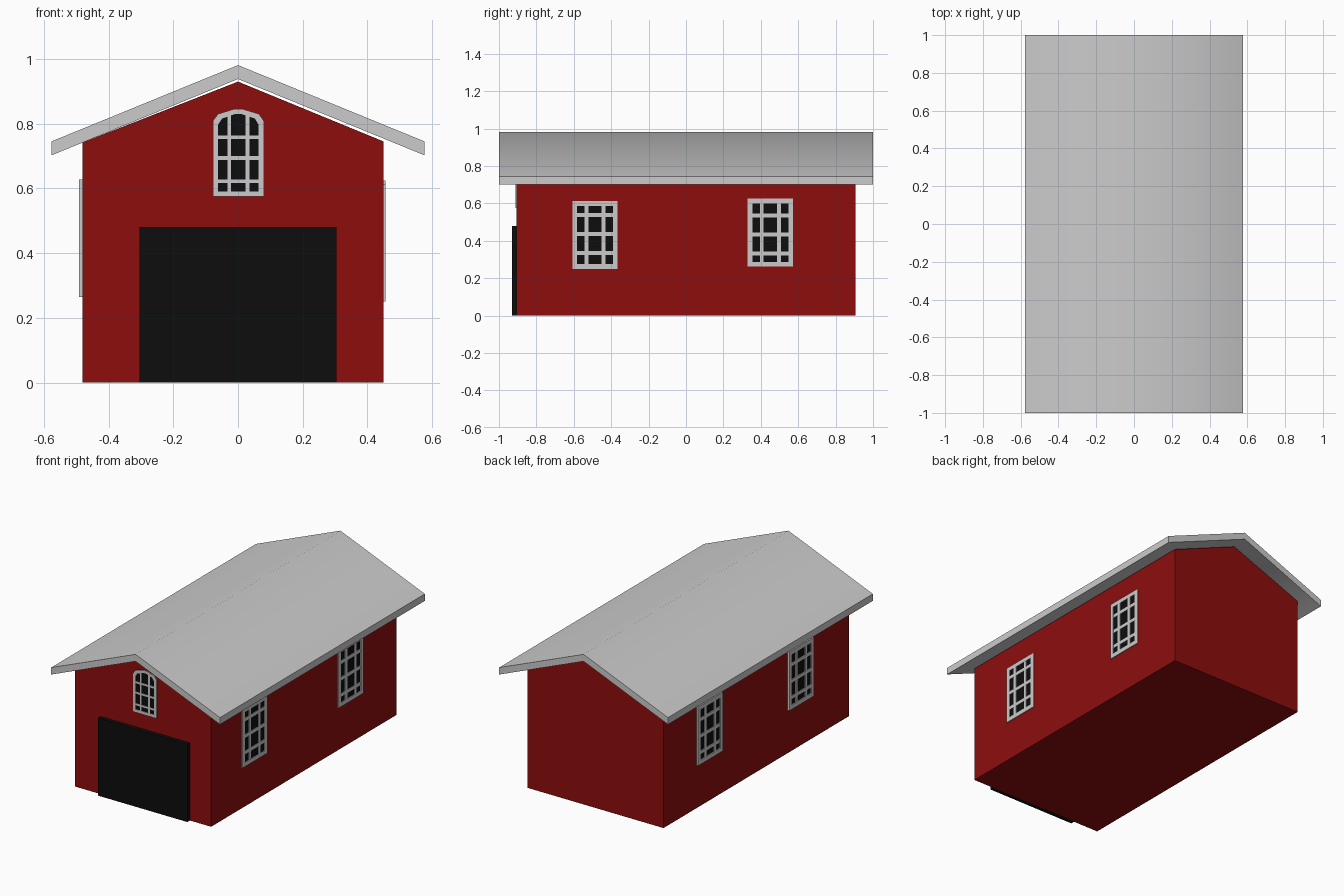
import bpy, bmesh, math

if "Cube" in bpy.data.objects:
    bpy.data.objects.remove(bpy.data.objects["Cube"])


def material(name, color):
    m = bpy.data.materials.new(name)
    m.diffuse_color = color
    m.use_nodes = True
    m.node_tree.nodes["Principled BSDF"].inputs["Base Color"].default_value = m.diffuse_color
    return m


RED = material("barn_red", (0.27, 0.004, 0.004, 1))
BLACK = material("dark", (0.004, 0.004, 0.004, 1))


def finish(bm, name, mat=None):
    bmesh.ops.recalc_face_normals(bm, faces=bm.faces)
    me = bpy.data.meshes.new(name)
    bm.to_mesh(me)
    bm.free()
    ob = bpy.data.objects.new(name, me)
    bpy.context.collection.objects.link(ob)
    if mat:
        me.materials.append(mat)
    return ob


def add_prism(bm, pts, d0, d1, place):
    """Extrude an outline (u, v) from depth d0 to d1; place maps (u, d, v) to world."""
    a = [bm.verts.new(place(u, d0, v)) for u, v in pts]
    b = [bm.verts.new(place(u, d1, v)) for u, v in pts]
    bm.faces.new(a)
    bm.faces.new(b)
    for i in range(len(pts)):
        j = (i + 1) % len(pts)
        bm.faces.new((a[i], a[j], b[j], b[i]))


def add_ring(bm, outer, inner, d0, d1, place):
    """Closed frame between two outlines."""
    loops = [[bm.verts.new(place(u, d, v)) for u, v in pts]
             for pts, d in ((outer, d0), (outer, d1), (inner, d1), (inner, d0))]
    n = len(outer)
    for k in range(4):
        p, q = loops[k], loops[(k + 1) % 4]
        for i in range(n):
            j = (i + 1) % n
            bm.faces.new((p[i], p[j], q[j], q[i]))


def rect(u0, u1, v0, v1):
    return [(u0, v0), (u1, v0), (u1, v1), (u0, v1)]


def solid(name, pts, y0, y1, mat=None):
    bm = bmesh.new()
    add_prism(bm, pts, y0, y1, lambda u, d, v: (u, d, v))
    return finish(bm, name, mat)


def window(name, outline, border, bar, cols, rows, depth, place):
    us, vs = [p[0] for p in outline], [p[1] for p in outline]
    u0, u1, v0, v1 = min(us), max(us), min(vs), max(vs)
    cu, cv = (u0 + u1) / 2, (v0 + v1) / 2
    su, sv = 1 - 2 * border / (u1 - u0), 1 - 2 * border / (v1 - v0)
    inner = [(cu + (u - cu) * su, cv + (v - cv) * sv) for u, v in outline]
    # frame with glazing bars
    bm = bmesh.new()
    add_ring(bm, outline, inner, -0.005, depth, place)
    h, e = bar / 2, border * 0.7
    for c in cols:
        add_prism(bm, rect(u0 + c - h, u0 + c + h, v0 + e, v1 - e), 0, depth * 0.95, place)
    for r in rows:
        add_prism(bm, rect(u0 + e, u1 - e, v0 + r - h, v0 + r + h), 0, depth * 0.9, place)
    finish(bm, name + "_frame")
    # dark pane behind the bars
    mid = [((a + c) / 2, (b + d) / 2) for (a, b), (c, d) in zip(outline, inner)]
    bm = bmesh.new()
    add_prism(bm, mid, -0.003, depth * 0.4, place)
    finish(bm, name + "_glass", BLACK)


# barn walls
solid("barn_body", [(-0.48, 0), (0.45, 0), (0.45, 0.745), (0, 0.93), (-0.48, 0.742)],
      -0.905, 0.905, RED)

# gable roof slab
roof = solid("roof", [(-0.577, 0.702), (0, 0.938), (0.577, 0.702),
                      (0.577, 0.745), (0, 0.981), (-0.577, 0.745)], -1, 1)
bpy.context.view_layer.objects.active = roof
roof.select_set(True)
bpy.ops.object.shade_smooth_by_angle(angle=math.radians(55))

# garage door
solid("door", rect(-0.305, 0.305, 0, 0.48), -0.93, -0.9, BLACK)

# side windows
COLS, ROWS = (0.075, 0.167), (0.086, 0.187, 0.289)


def right_wall(u, d, v):
    return (0.45 + d, u, v)


def left_wall(u, d, v):
    return (-0.48 - d, u, v)


for name, y, z, depth, wall in (
        ("right_front_window", -0.608, 0.25, 0.006, right_wall),
        ("right_back_window", 0.33, 0.262, 0.006, right_wall),
        ("left_front_window", -0.55, 0.264, 0.011, left_wall),
        ("left_back_window", 0.34, 0.264, 0.011, left_wall)):
    rows = ROWS if z == 0.25 else [r - 0.015 for r in ROWS]
    window(name, rect(y, y + 0.243, z, z + 0.363), 0.026, 0.021, COLS, rows, depth, wall)

# arched window in the front gable
arch = [(-0.078, 0.575), (0.08, 0.575), (0.08, 0.808), (0.065, 0.83), (0.012, 0.846),
        (-0.01, 0.846), (-0.062, 0.83), (-0.078, 0.808)]
window("gable_window", arch, 0.016, 0.012, (0.051, 0.107), (0.047, 0.119, 0.183),
       0.006, lambda u, d, v: (u, -0.905 - d, v))
